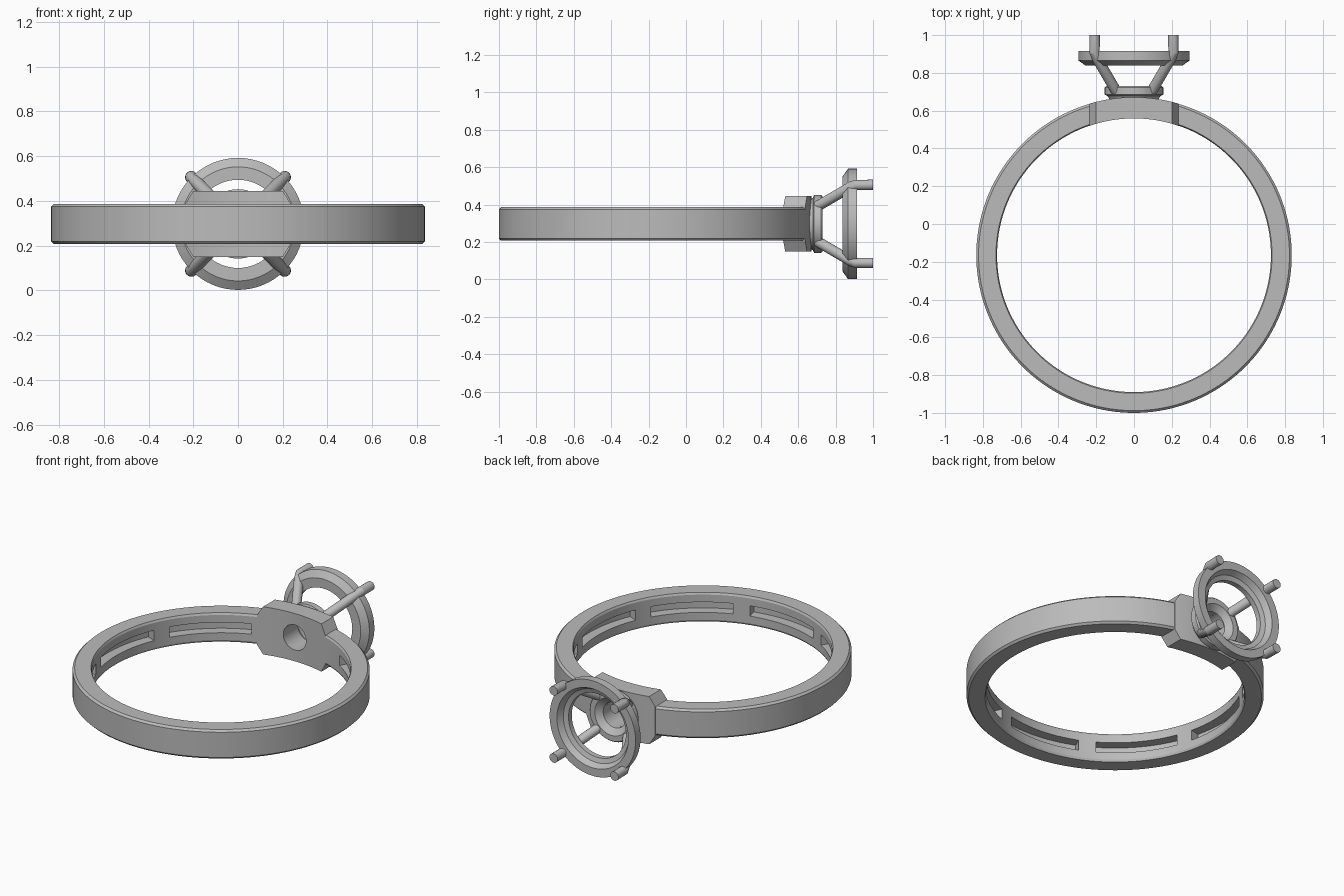
import bpy, bmesh, math
from math import sin, cos, pi, radians, sqrt
from mathutils import Vector, Matrix

if "Cube" in bpy.data.objects:
    bpy.data.objects.remove(bpy.data.objects["Cube"])

CY, CZ = -0.165, 0.297        # centre of the band
R_IN, R_OUT, HALF = 0.725, 0.835, 0.09
HOLE = 0.078

metal = bpy.data.materials.new("grey metal")
metal.use_nodes = True
GREY = (0.5, 0.5, 0.5, 1)
metal.diffuse_color = GREY
metal.node_tree.nodes["Principled BSDF"].inputs["Base Color"].default_value = GREY


def finish(name, bm):
    bmesh.ops.recalc_face_normals(bm, faces=bm.faces)
    mesh = bpy.data.meshes.new(name)
    bm.to_mesh(mesh)
    bm.free()
    obj = bpy.data.objects.new(name, mesh)
    bpy.context.collection.objects.link(obj)
    mesh.materials.append(metal)
    return obj


def smooth(obj):
    bpy.ops.object.select_all(action='DESELECT')
    obj.select_set(True)
    bpy.context.view_layer.objects.active = obj
    bpy.ops.object.shade_smooth_by_angle(angle=radians(25))


def loft(bm, rings, closed):
    """Join rings of points with quads; cap the ends unless closed."""
    loops = [[bm.verts.new(p) for p in ring] for ring in rings]
    n = len(loops[0])
    for i in range(len(loops) if closed else len(loops) - 1):
        a, b = loops[i], loops[(i + 1) % len(loops)]
        for j in range(n):
            k = (j + 1) % n
            bm.faces.new((a[j], a[k], b[k], b[j]))
    if not closed:
        bm.faces.new(loops[0])
        bm.faces.new(loops[-1])


def lathe_y(name, profile, steps=64):
    """Revolve (radius, y) points around the head axis."""
    bm = bmesh.new()
    loft(bm, [[(r * cos(a), y, CZ + r * sin(a)) for r, y in profile]
              for a in (2 * pi * i / steps for i in range(steps))], True)
    return finish(name, bm)


def arc_ring(a, profile):
    return [(r * cos(a), CY + r * sin(a), CZ + z) for r, z in profile]


# Band with softened edges
B = 0.012
band_profile = [(R_IN, B - HALF), (R_IN + B / 2, -HALF), (R_OUT - B, -HALF), (R_OUT, B - HALF),
                (R_OUT, HALF - B), (R_OUT - B, HALF), (R_IN + B / 2, HALF), (R_IN, HALF - B)]
bm = bmesh.new()
loft(bm, [arc_ring(2 * pi * i / 160, band_profile) for i in range(160)], True)
band = finish("band", bm)

# Wider shoulder block that carries the head
bm = bmesh.new()
inner, outer = R_IN - 0.001, R_OUT + 0.001
columns = [-0.235] + [-0.2 + 0.4 * i / 20 for i in range(21)] + [0.235]
rings = []
for x in columns:
    h = HALF if abs(x) > 0.21 else 0.148
    yi, yo = (CY + sqrt(r * r - x * x) for r in (inner, outer))
    rings.append([(x, yi, CZ - h), (x, yo, CZ - h), (x, yo, CZ + h), (x, yi, CZ + h)])
loft(bm, rings, False)
block = finish("shoulder_block", bm)

# Cutters: recessed slots inside the band, and the hole behind the setting
bm = bmesh.new()
slot_profile = [(0.69, -0.032), (0.785, -0.032), (0.785, 0.032), (0.69, 0.032)]
for k in range(7):
    mid = 130 + 45 * k
    loft(bm, [arc_ring(radians(mid - 18.6 + 37.2 * i / 16), slot_profile)
              for i in range(17)], False)
slots = finish("slot_cutter", bm)
bm = bmesh.new()
loft(bm, [[(HOLE * cos(2 * pi * i / 48), y, CZ + HOLE * sin(2 * pi * i / 48))
           for i in range(48)] for y in (0.45, 0.8)], False)
hole = finish("hole_cutter", bm)


def cut(obj, cutter):
    mod = obj.modifiers.new("cut", 'BOOLEAN')
    mod.operation = 'DIFFERENCE'
    mod.solver = 'EXACT'
    mod.object = cutter
    bpy.ops.object.select_all(action='DESELECT')
    bpy.context.view_layer.objects.active = obj
    bpy.ops.object.modifier_apply(modifier=mod.name)


cut(band, slots)
cut(band, hole)
cut(block, hole)
for cutter in (slots, hole):
    bpy.data.objects.remove(cutter)
smooth(band)
smooth(block)

# Base collar and upper seat ring of the setting
smooth(lathe_y("base_collar", [(HOLE, 0.64), (0.125, 0.65), (0.14, 0.678), (0.155, 0.685),
                               (0.155, 0.722), (0.148, 0.73), (0.115, 0.73), (HOLE, 0.70)]))
smooth(lathe_y("seat_ring", [(0.197, 0.838), (0.255, 0.838), (0.295, 0.866), (0.295, 0.915),
                             (0.245, 0.915), (0.225, 0.88), (0.197, 0.87)]))

# Four bent prongs
P = 0.028
for sx, sz, name in ((1, 1, "upper_left"), (-1, 1, "upper_right"),
                     (1, -1, "lower_left"), (-1, -1, "lower_right")):
    out = Vector((sx, 0, sz)).normalized()
    side = out.cross(Vector((0, 1, 0)))
    bm = bmesh.new()
    rings = []
    for d, y, tilt in ((0.135, 0.705, 0.7), (0.275, 0.875, 0.7),
                       (0.295, 0.91, 0.3), (0.295, 1.0, 0)):
        across = Vector((0, -sin(tilt), 0)) + out * cos(tilt)
        centre = Vector((0, y, CZ)) + out * d
        rings.append([centre + P * (across * cos(a) + side * sin(a))
                      for a in (2 * pi * i / 20 for i in range(20))])
    loft(bm, rings, False)
    smooth(finish("prong_" + name, bm))
